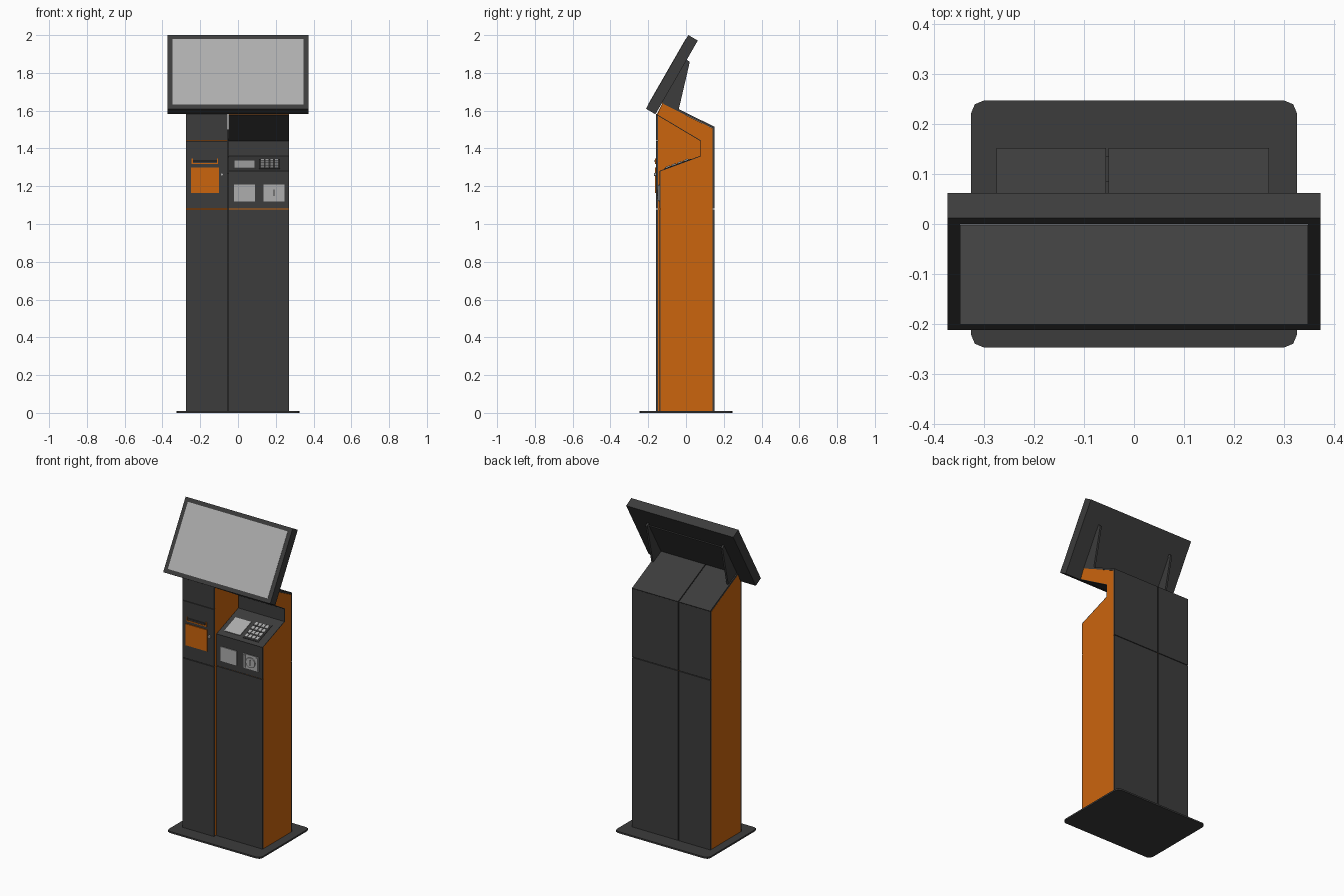
import bpy, bmesh, math
from mathutils import Matrix, Vector

if "Cube" in bpy.data.objects:
    bpy.data.objects.remove(bpy.data.objects["Cube"])


def material(name, rgb):
    m = bpy.data.materials.new(name)
    m.diffuse_color = (*rgb, 1)
    m.use_nodes = True
    m.node_tree.nodes["Principled BSDF"].inputs["Base Color"].default_value = m.diffuse_color
    return m


DARK = material("dark_grey", (0.045, 0.045, 0.045))
ORANGE = material("orange", (0.6, 0.13, 0.004))
LIGHT = material("light_grey", (0.42, 0.42, 0.42))


def finish(name, bm, mat):
    bmesh.ops.recalc_face_normals(bm, faces=bm.faces)
    me = bpy.data.meshes.new(name)
    bm.to_mesh(me)
    bm.free()
    me.materials.append(mat)
    ob = bpy.data.objects.new(name, me)
    bpy.context.collection.objects.link(ob)
    return ob


def prisms(name, pieces, mat):
    """Each piece is (yz profile, x0, x1), extruded along x."""
    bm = bmesh.new()
    for prof, x0, x1 in pieces:
        a = [bm.verts.new((x0, y, z)) for y, z in prof]
        b = [bm.verts.new((x1, y, z)) for y, z in prof]
        bm.faces.new(a)
        bm.faces.new(b[::-1])
        for i in range(len(a)):
            j = (i + 1) % len(a)
            bm.faces.new((a[i], b[i], b[j], a[j]))
    return finish(name, bm, mat)


def rect(y0, y1, z0, z1):
    return [(y0, z0), (y1, z0), (y1, z1), (y0, z1)]


def slab(p, q, s0, s1, h0, h1):
    """Rectangle along line p-q from s0 to s1, offset h0..h1 to its left."""
    p, q = Vector(p), Vector(q)
    d = (q - p).normalized()
    n = Vector((-d.y, d.x))
    return [tuple(p + d * s + n * h) for s, h in ((s0, h0), (s1, h0), (s1, h1), (s0, h1))]


def disc(name, x, y, z, r, depth, mat, sides=16):
    bm = bmesh.new()
    bmesh.ops.create_cone(bm, cap_ends=True, segments=sides, radius1=r, radius2=r, depth=depth,
                          matrix=Matrix.Translation((x, y, z)) @ Matrix.Rotation(math.pi / 2, 4, 'X'))
    return finish(name, bm, mat)


# Base plate with rounded corners
bm = bmesh.new()
ring = []
for k, (sx, sy) in enumerate(((1, 1), (-1, 1), (-1, -1), (1, -1))):
    for j in range(3):
        t = math.radians(90 * k + 45 * j)
        ring.append(bm.verts.new((sx * 0.3 + 0.026 * math.cos(t), sy * 0.221 + 0.026 * math.sin(t), 0)))
face = bm.faces.new(ring)
up = bmesh.ops.extrude_face_region(bm, geom=[face])
bmesh.ops.translate(bm, vec=(0, 0, 0.01), verts=[v for v in up["geom"] if isinstance(v, bmesh.types.BMVert)])
finish("base_plate", bm, DARK)

# Column cores, whose exposed sides are the orange panels
LX, RX = (-0.275, -0.056), (-0.051, 0.27)
F, B, Z0 = -0.148, 0.141, 0.01
TOP_F, TOP_B = (-0.122, 1.645), (0.15, 1.512)
hood = [(B, 1.506), (-0.12, 1.636), (-0.122, 1.645), (-0.155, 1.58)]
prisms("left_column_core", [([(F, Z0), (B, Z0)] + hood + [(F, 1.575)], *LX)], ORANGE)
S0, S1, W1, U1 = (-0.134, 1.279), (0.08, 1.358), (0.08, 1.442), (-0.152, 1.58)
prisms("right_column_core", [([(S0[0], Z0), (B, Z0)] + hood[:3] + [U1, W1, S1, S0], *RX)], ORANGE)

# Dark front, back and top cladding with seams
prisms("left_front_panels", [(rect(-0.16, F, a, b), *LX)
       for a, b in ((Z0, 1.077), (1.081, 1.439), (1.442, 1.582))], DARK)
prisms("right_front_panels", [(rect(-0.14, S0[0], a, b), *RX) for a, b in ((Z0, 1.077), (1.081, 1.28))], DARK)
prisms("back_panels", [(rect(B, 0.15, a, b), *x) for x in (LX, RX)
       for a, b in ((Z0, 1.077), (1.081, 1.51))], DARK)
prisms("top_panels", [(slab(TOP_F, TOP_B, 0, 0.303, -0.008, 0.003), *x) for x in (LX, RX)], DARK)
prisms("column_spacer", [(rect(-0.12, 0.135, Z0, 1.27), LX[1], RX[0]),
                         (rect(0.085, 0.135, 1.27, 1.5), LX[1], RX[0])], DARK)

# Dark lining of the counter recess
prisms("recess_lining", [(slab(S0, S1, -0.006, 0.228, 0, 0.004), *RX),
                         (rect(0.076, 0.08, 1.358, 1.442), *RX),
                         (slab(W1, U1, 0, 0.27, 0, 0.004), *RX)], DARK)

# Small counter display and keypad on the slope
prisms("counter_display", [(slab(S0, S1, 0.03, 0.15, 0.003, 0.008), -0.02, 0.09)], LIGHT)
prisms("keypad_plate", [(slab(S0, S1, 0.022, 0.172, 0.003, 0.007), 0.112, 0.222)], DARK)
prisms("keypad_keys", [(slab(S0, S1, 0.03 + 0.034 * r, 0.057 + 0.034 * r, 0.006, 0.013),
                        0.119 + 0.025 * c, 0.139 + 0.025 * c) for r in range(4) for c in range(4)], LIGHT)

# Card reader and coin unit on the right front
prisms("card_reader_plate", [(rect(-0.145, -0.138, 1.12, 1.21), -0.02, 0.09)], LIGHT)
prisms("coin_unit_plate", [(rect(-0.144, -0.138, 1.12, 1.21), 0.135, 0.245)], LIGHT)
prisms("coin_unit_ribs", [(rect(-0.149, -0.143, 1.125, 1.205), x, x + 0.012) for x in (0.14, 0.228)], LIGHT)
disc("coin_unit_disc", 0.19, -0.147, 1.165, 0.032, 0.008, LIGHT)
prisms("coin_slot", [(rect(-0.153, -0.149, 1.147, 1.183), 0.187, 0.193)], DARK)

# Printer flap, slot and lock on the left front
prisms("printer_flap", [(rect(-0.165, -0.158, 1.165, 1.3), -0.25, -0.1)], ORANGE)
prisms("printer_slot_trim", [(rect(-0.164, -0.158, 1.318, 1.324), -0.245, -0.105)]
       + [(rect(-0.164, -0.158, 1.324, 1.346), x, x + 0.006) for x in (-0.245, -0.111)], ORANGE)
prisms("printer_slot_bar", [(rect(-0.168, -0.158, 1.328, 1.338), -0.235, -0.115)], DARK)
disc("lock", -0.085, -0.163, 1.262, 0.008, 0.012, LIGHT)

# Large tilted screen
SB, ST = (-0.212, 1.61), (0.012, 2.0)
prisms("screen_housing", [(slab(SB, ST, 0, 0.45, -0.058, 0), -0.373, 0.373)], DARK)
prisms("screen_glass", [(slab(SB, ST, 0.025, 0.425, -0.004, 0.002), -0.348, 0.348)], LIGHT)

# Screen bracket: back plate and two tapered fins
fin = [(-0.002, 1.875), (0.02, 1.858), (-0.04, 1.6), (-0.13, 1.64)]
prisms("bracket_fins", [(fin, s * 0.262 - 0.006, s * 0.262 + 0.006) for s in (-1, 1)], DARK)
prisms("bracket_plate", [(slab(SB, ST, 0.08, 0.315, -0.064, -0.056), -0.262, 0.262)], DARK)
